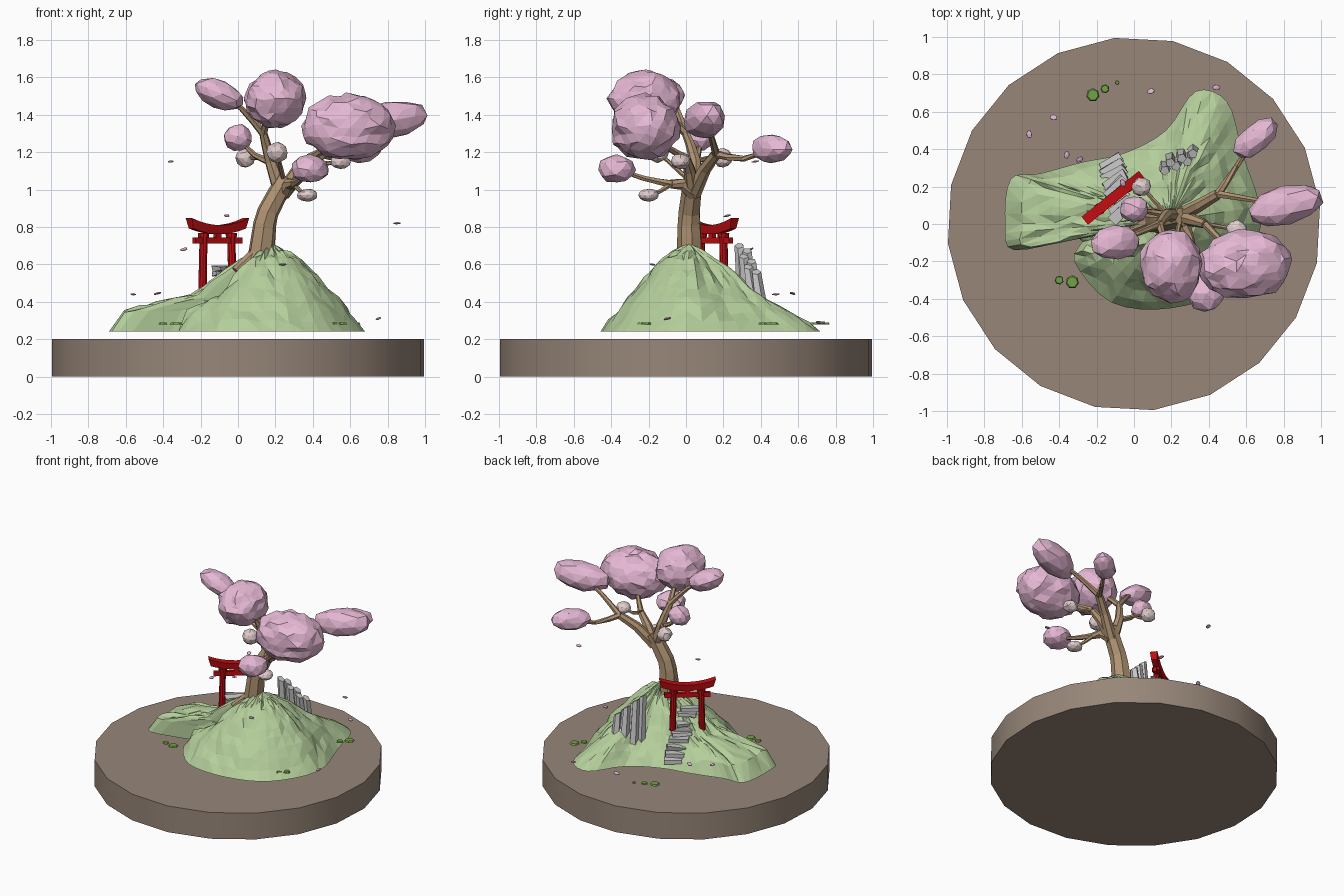
import bpy, bmesh, math, random
from mathutils import Vector, Matrix, Euler
from mathutils.bvhtree import BVHTree

if "Cube" in bpy.data.objects:
    bpy.data.objects.remove(bpy.data.objects["Cube"])

random.seed(4)


def material(name, *rgb):
    m = bpy.data.materials.new(name)
    m.diffuse_color = (*rgb, 1)
    m.use_nodes = True
    m.node_tree.nodes["Principled BSDF"].inputs["Base Color"].default_value = m.diffuse_color
    return m


def finish(bm, name, mat=None):
    me = bpy.data.meshes.new(name)
    bm.to_mesh(me)
    bm.free()
    ob = bpy.data.objects.new(name, me)
    bpy.context.collection.objects.link(ob)
    if mat:
        me.materials.append(mat)
    return ob


def place(p, rx=0, ry=0, rz=0, size=(1, 1, 1)):
    rot = Euler([math.radians(a) for a in (rx, ry, rz)]).to_matrix().to_4x4()
    return Matrix.Translation(p) @ rot @ Matrix.Diagonal((*size, 1))


def jitter(verts, a):
    for v in verts:
        v.co += Vector([random.uniform(-a, a) for _ in range(3)])


def smooth_path(pts, steps, closed=False):
    """Catmull-Rom curve through the points."""
    n, out = len(pts), []
    at = (lambda i: pts[i % n]) if closed else (lambda i: pts[min(max(i, 0), n - 1)])
    for i in range(n if closed else n - 1):
        a, b, c, d = (Vector(at(i + k)) for k in (-1, 0, 1, 2))
        for t in (s / steps for s in range(steps)):
            out.append(b + ((c - a) * t + (2 * a - 5 * b + 4 * c - d) * t * t + (3 * b - a - 3 * c + d) * t ** 3) / 2)
    return out if closed else out + [Vector(pts[-1])]


def loft(bm, rings, caps=True):
    loops = [[bm.verts.new(p) for p in r] for r in rings]
    n, faces = len(loops[0]), []
    for a, b in zip(loops, loops[1:]):
        for j in range(n):
            k = (j + 1) % n
            faces.append(bm.faces.new((a[j], b[j], b[k], a[k])))
    if caps:
        faces += [bm.faces.new(loops[0]), bm.faces.new(loops[-1])]
        bmesh.ops.recalc_face_normals(bm, faces=faces)
    return loops


def tube(bm, pts, r0, r1, sides=7):
    """Tapered round limb along a path."""
    last, rings = len(pts) - 1, []
    for i, p in enumerate(pts):
        d = (pts[min(i + 1, last)] - pts[max(i - 1, 0)]).normalized()
        u = d.cross(Vector((.3, 1, .1))).normalized()
        w, r = d.cross(u), r0 + (r1 - r0) * i / last
        rings.append([p + r * (u * math.cos(t) + w * math.sin(t))
                      for t in (math.tau * k / sides for k in range(sides))])
    loft(bm, rings)


# Round plinth
bm = bmesh.new()
bmesh.ops.create_cone(bm, cap_ends=True, segments=20, radius1=1, radius2=1, depth=.2, matrix=place((0, 0, .1), rz=6))
plinth = finish(bm, "plinth", material("earth", .31, .24, .19))
bpy.context.view_layer.objects.active = plinth
plinth.select_set(True)
bpy.ops.object.shade_smooth_by_angle()

# Hill: outline shrunk towards the peak, height blended from three slope profiles
OUTLINE = [(-.69, 0), (-.64, -.14), (-.29, -.08), (-.32, -.2), (-.12, -.42), (.2, -.45), (.5, -.33), (.68, 0),
           (.58, .38), (.5, .65), (.33, .71), (.17, .5), (-.05, .38), (-.28, .33), (-.5, .27), (-.66, .24)]
KNOTS = [0, .25, .5, .75, .92, 1]
SIDE = [.71, .65, .53, .39, .285, .24]
LEFT = [.71, .6, .43, .385, .34, .24]
BACK = [.71, .6, .46, .35, .275, .24]


def slope(table, f):
    i = max(k for k in range(5) if KNOTS[k] <= f)
    return table[i] + (table[i + 1] - table[i]) * (f - KNOTS[i]) / (KNOTS[i + 1] - KNOTS[i])


peak = Vector((.19, .02))
rings = []
for i in range(1, 11):
    f = i / 10
    ring = []
    for e in smooth_path(OUTLINE, 4, closed=True):
        d = e - peak
        n = d.normalized()
        left = min(1, max(0, (-n.x - .8) / .13))
        back = max(0, n.y) * (1 - left)
        z = slope(SIDE, f) * (1 - left - back) + slope(LEFT, f) * left + slope(BACK, f) * back
        a = .013 * (f < 1)
        p = peak + d * (f + random.uniform(-2, 2) * a * f)
        ring.append((p.x, p.y, z + random.uniform(-a, a)))
    rings.append(ring)
bm = bmesh.new()
loops = loft(bm, rings, caps=False)
tip = bm.verts.new((*peak, .71))
for a, b in zip(loops[0], loops[0][1:] + loops[0][:1]):
    bm.faces.new((tip, a, b))
bmesh.ops.triangulate(bm, faces=bm.faces[:])
surface = BVHTree.FromBMesh(bm)
finish(bm, "hill", material("grass", .46, .62, .33))


def ground(x, y):
    hit = surface.ray_cast(Vector((x, y, 2)), Vector((0, 0, -1)))[0]
    return hit.z if hit else .24


# Trunk, root and main boughs between named forks
fork, mid, high = Vector((.25, .04, 1.03)), Vector((.175, .05, 1.15)), Vector((.135, 0, 1.3))
side, near, low = Vector((.45, .16, 1.19)), Vector((.38, 0, 1.17)), Vector((.3, -.08, 1.03))
root = Vector((.11, .02, .55))
wood = bmesh.new()
tube(wood, smooth_path([root, (.135, .02, .75), (.16, .02, .88), fork + Vector((.01, 0, .03))], 2), .074, .052)
tube(wood, [root, root + Vector((.015, 0, .16))], .1, .055)
tube(wood, [Vector((.12, .02, .68)), Vector((-.01, -.03, .56))], .04, .03)
tube(wood, smooth_path([fork - Vector((.02, 0, .05)), mid, high], 2), .042, .022)
for end, r in ((side, .028), (near, .024), (low, .024)):
    tube(wood, [fork - Vector((.01, 0, .05)), fork.lerp(end, .5), end], .042, r)

# Blossoms: centre, radii, tilt, yaw, subdivisions, fork they grow from, bend of the twig
CLUMPS = [((-.1, -.1, 1.51), (.14, .09, .075), 22, 8, 2, high, .03),
          ((.2, -.22, 1.48), (.16, .19, .15), 0, 0, 3, high, .02),
          ((.59, -.22, 1.335), (.245, .18, .17), 0, 5, 3, near, -.02),
          ((.81, .1, 1.375), (.205, .1, .1), -8, 15, 2, side, .02),
          ((.65, .46, 1.22), (.14, .075, .075), 0, 42, 2, side, -.04),
          ((.385, -.37, 1.11), (.1, .1, .075), 0, -40, 2, low, -.01),
          ((0, .08, 1.28), (.075, .07, .07), 15, 0, 2, mid, -.03)]
BUDS = [((.04, .2, 1.17), (.05, .05, .05), 0, 20, 2, mid, .01),
        ((.21, -.15, 1.2), (.055, .055, .055), 0, 0, 2, fork, 0),
        ((.37, -.2, .97), (.055, .055, .034), 0, 0, 2, low, -.01),
        ((.55, -.03, 1.15), (.055, .05, .04), 0, 0, 2, near, -.02)]
PINK = material("blossom", .79, .48, .66)
for name, group, mat in (("blossom_clumps", CLUMPS, PINK), ("blossom_buds", BUDS, material("pale_blossom", .75, .6, .6))):
    bm = bmesh.new()
    for c, r, tilt, yaw, sub, start, bend in group:
        vs = bmesh.ops.create_icosphere(bm, subdivisions=sub, radius=1.02, matrix=place(c, 0, tilt, yaw, r))["verts"]
        jitter(vs, min(r) * .08)
        centre = start.lerp(Vector(c), .5) + Vector((0, 0, bend))
        tube(wood, smooth_path([start, centre, c], 2), .022 if mat is PINK else .015, .009, 6)
    finish(bm, name, mat)
finish(wood, "tree_trunk_and_branches", material("bark", .43, .29, .17))

# Gate: two collared posts, tie beam, centre strut and upswept lintel
G = place((-.11, .14, 0), rz=38.7)
bm = bmesh.new()
for s in (-1, 1):
    tube(bm, [G @ Vector((s * .103, 0, .44 + .02 * s)), G @ Vector((s * .095, 0, .765))], .024, .022, 10)
    tube(bm, [G @ Vector((s * .095, 0, .745)), G @ Vector((s * .095, 0, .768))], .03, .032, 10)
for z, size in ((.727, (.32, .026, .032)), (.755, (.035, .024, .04))):
    bmesh.ops.create_cube(bm, size=1, matrix=G @ place((0, 0, z), size=size))
rings = []
for t in (k / 4 for k in range(-4, 5)):
    z = .762 + .03 * t * t
    top = z + .048 + .008 * t * t
    rings.append([G @ Vector(p) for p in ((t * .18, -.02, z), (t * .18, .02, z), (t * .196, .027, top), (t * .196, -.027, top))])
loft(bm, rings)
finish(bm, "gate", material("red_paint", .55, .004, .006))

# Stone steps down the slope
bm = bmesh.new()
for t in (i / 8 for i in range(9)):
    x, y = -.07 - .05 * t, .06 + .27 * t
    m = place((x, y, ground(x, y) + .008), rz=38 + random.uniform(-14, 14), size=(.13, .055, .025))
    jitter(bmesh.ops.create_cube(bm, size=1, matrix=m)["verts"], .007)
finish(bm, "stone_steps")

# Leaning rock columns, shorter towards one end
bm = bmesh.new()
for i in range(6):
    x, y, top = .165 + .03 * i, .3 + .012 * i + .03 * (i % 2), .7 - .028 * i
    foot, a = ground(x, y) - .06, random.uniform(0, 6)
    ring = [Vector((math.cos(a + k * math.tau / 5), math.sin(a + k * math.tau / 5), 0)) for k in range(5)]
    loft(bm, [[Vector((x, y + .01, foot)) + .034 * c for c in ring],
              [Vector((x, y - .015, top - .015 * c.x)) + .026 * c for c in ring]])
finish(bm, "rock_columns")

# Flat leafy tufts in small clusters: centre, spacing, count
bm = bmesh.new()
for x, y, dx, dy, n in ((-.22, .69, .065, .033, 3), (-.33, -.31, -.07, .01, 2), (.5, -.23, .06, .02, 2), (.62, .46, -.045, -.05, 2)):
    for i in range(n):
        r = .036 - .012 * i
        bmesh.ops.create_cone(bm, cap_ends=True, segments=7, radius1=r, radius2=r * .8, depth=.01,
                              matrix=place((x + dx * i, y + dy * i, .285), rz=40 * i))
finish(bm, "leaf_tufts", material("leaf", .17, .36, .06))

# Drifting petals
bm = bmesh.new()
for p in ((-.36, .37, 1.15), (-.43, .57, .445), (-.29, .345, .68), (-.06, .22, .86), (.09, .71, .29),
          (.44, .73, .29), (.85, .08, .82), (.75, -.1, .31), (-.56, .48, .44), (.24, -.18, .6)):
    m = place(p, random.uniform(-20, 20), random.uniform(-20, 20), random.uniform(0, 360), (.024, .017, .006))
    bmesh.ops.create_icosphere(bm, subdivisions=1, radius=1, matrix=m)
finish(bm, "petals", PINK)
